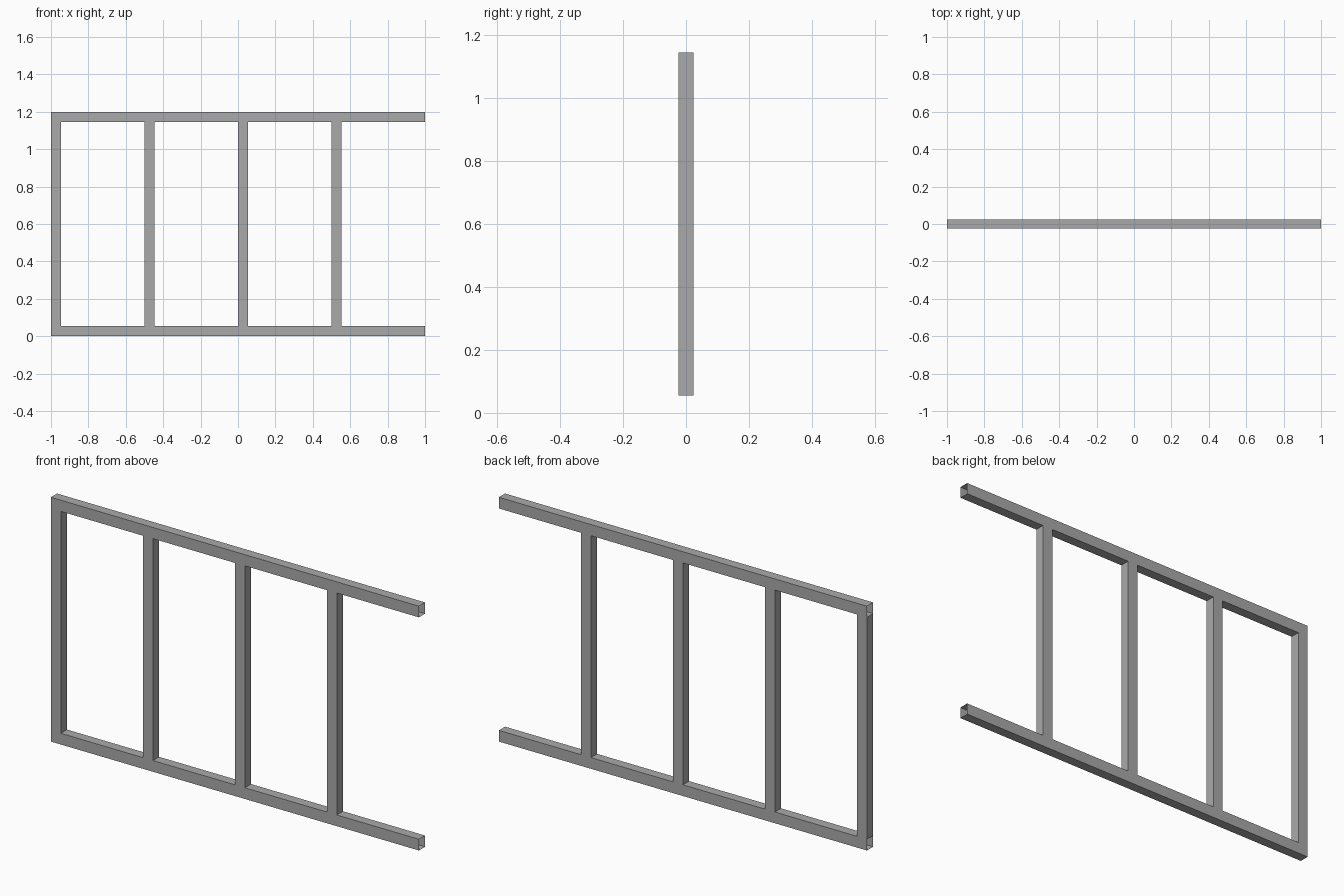
import bpy
import bmesh
from mathutils import Matrix, Vector

cube = bpy.data.objects.get("Cube")
if cube:
    bpy.data.objects.remove(cube, do_unlink=True)

HEIGHT = 1.2
DEPTH = 0.048
RAIL = 0.055        # rail height
POST = 0.054        # post width
SPACING = 0.5

steel = bpy.data.materials.new("grey steel")
steel.use_nodes = True
colour = (0.4, 0.4, 0.4, 1)
steel.diffuse_color = colour
steel.node_tree.nodes["Principled BSDF"].inputs["Base Color"].default_value = colour


def open_tube(name, low, high, axis):
    """Thin rectangular tube between two corners, open at both ends of the axis."""
    low, high = Vector(low), Vector(high)
    bm = bmesh.new()
    bmesh.ops.create_cube(bm, size=1, matrix=Matrix.Translation((low + high) / 2)
                          @ Matrix.Diagonal((*(high - low), 1)))
    bm.normal_update()
    ends = [f for f in bm.faces if abs(f.normal[axis]) > 0.9]
    bmesh.ops.delete(bm, geom=ends, context="FACES_ONLY")
    mesh = bpy.data.meshes.new(name)
    bm.to_mesh(mesh)
    bm.free()
    mesh.materials.append(steel)
    obj = bpy.data.objects.new(name, mesh)
    bpy.context.collection.objects.link(obj)
    return obj


y = DEPTH / 2

# Long horizontal rails
for name, z in (("bottom_rail", 0), ("top_rail", HEIGHT - RAIL)):
    open_tube(name, (-1, -y, z), (1, y, z + RAIL), axis=0)

# Evenly spaced posts, starting flush with one end of the rails
for i in range(4):
    x = -1 + i * SPACING
    open_tube(f"post_{i + 1}", (x, -y, RAIL), (x + POST, y, HEIGHT - RAIL), axis=2)
